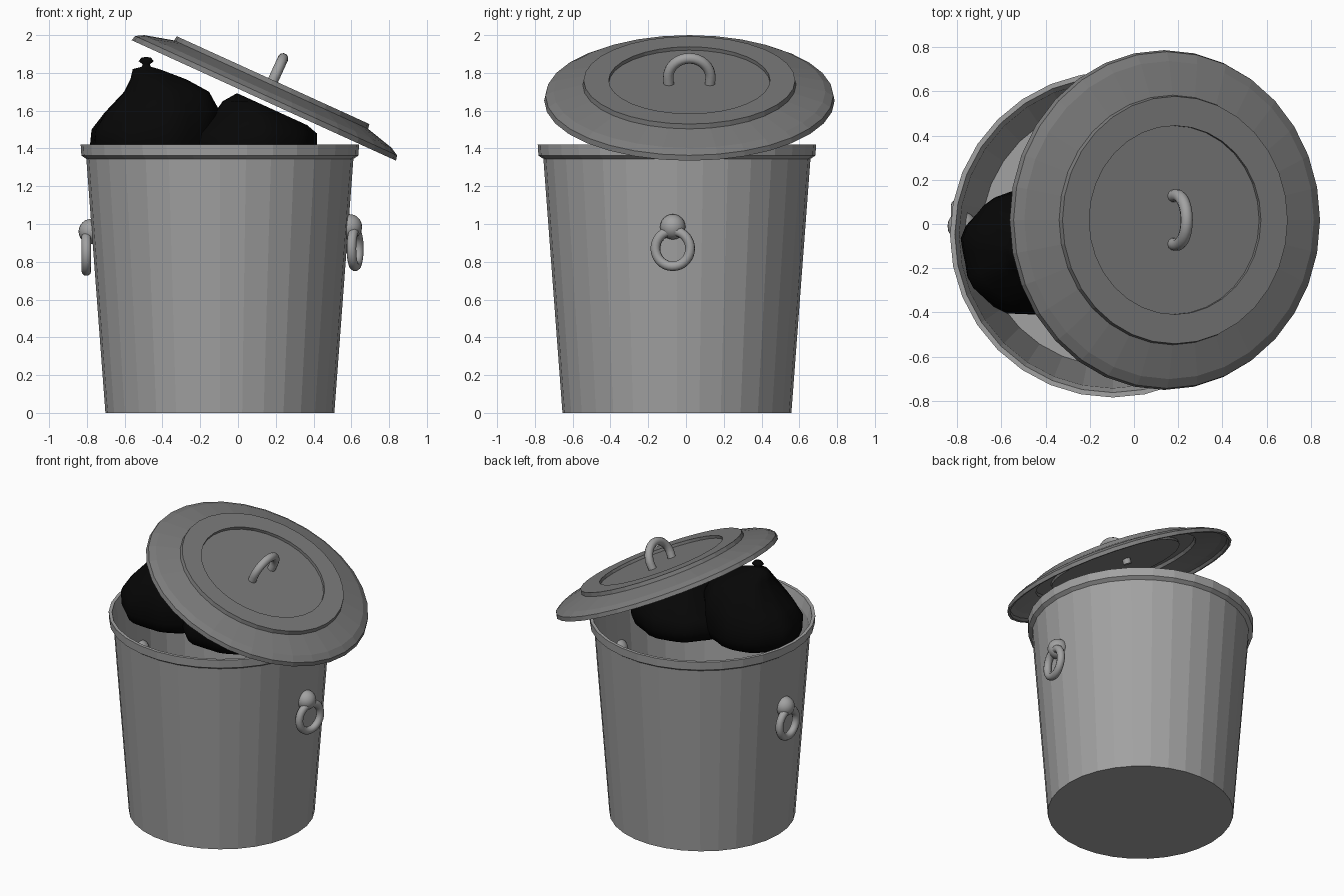
import bpy, bmesh
from math import sin, cos, pi, radians

if "Cube" in bpy.data.objects:
    bpy.data.objects.remove(bpy.data.objects["Cube"])

SIDES = 32
CAN = (-0.096, -0.048)
LID = (0.137, 0.018, 1.654)
TILT = radians(24.5)


def material(name, v):
    m = bpy.data.materials.new(name)
    m.diffuse_color = (v, v, v, 1)
    m.use_nodes = True
    m.node_tree.nodes["Principled BSDF"].inputs["Base Color"].default_value = m.diffuse_color
    return m


metal = material("grey_metal", 0.36)
lid_metal = material("dark_grey_metal", 0.2)
black = material("black_plastic", 0.002)


def finish(bm, name, mat, loc=(0, 0, 0), rot=(0, 0, 0), smooth=False):
    bmesh.ops.recalc_face_normals(bm, faces=bm.faces)
    me = bpy.data.meshes.new(name)
    bm.to_mesh(me)
    bm.free()
    me.materials.append(mat)
    ob = bpy.data.objects.new(name, me)
    bpy.context.collection.objects.link(ob)
    ob.location, ob.rotation_euler = loc, rot
    for p in me.polygons:
        p.use_smooth = smooth
    return ob


def lathe(profile, sides, warp=None):
    """Spin (radius, height) points; radius 0 closes to a pole."""
    bm = bmesh.new()
    rings = []
    for r, z in profile:
        if r == 0:
            rings.append([bm.verts.new((0, 0, z))])
            continue
        ring = []
        for i in range(sides):
            a = 2 * pi * i / sides
            k = warp(a, z) if warp else 1
            ring.append(bm.verts.new((r * k * cos(a), r * k * sin(a), z)))
        rings.append(ring)
    for lo, hi in zip(rings, rings[1:]):
        for i in range(sides):
            j = (i + 1) % sides
            vs = [lo[i % len(lo)], lo[j % len(lo)], hi[j % len(hi)], hi[i % len(hi)]]
            bm.faces.new(list(dict.fromkeys(vs)))
    return bm


def tube(name, points, radius, mat, cyclic=False, loc=(0, 0, 0), rot=(0, 0, 0)):
    cu = bpy.data.curves.new(name, 'CURVE')
    cu.dimensions = '3D'
    cu.bevel_depth, cu.bevel_resolution, cu.use_fill_caps = radius, 3, True
    sp = cu.splines.new('POLY')
    sp.points.add(len(points) - 1)
    for p, co in zip(sp.points, points):
        p.co = (*co, 1)
    sp.use_cyclic_u = cyclic
    sp.use_smooth = True
    cu.materials.append(mat)
    ob = bpy.data.objects.new(name, cu)
    bpy.context.collection.objects.link(ob)
    ob.location, ob.rotation_euler = loc, rot
    bpy.ops.object.select_all(action='DESELECT')
    bpy.context.view_layer.objects.active = ob
    ob.select_set(True)
    bpy.ops.object.convert(target='MESH')
    return ob


# Open tapered can with a flared rim
finish(lathe([(0, 0), (0.606, 0), (0.707, 1.345), (0.733, 1.362), (0.737, 1.42),
              (0.715, 1.42), (0.695, 1.345), (0.596, 0.015), (0, 0.015)], SIDES),
       "can", metal, (*CAN, 0))

# Tilted lid: thin stepped shell with a recessed centre
finish(lathe([(0, 0.098), (0.427, 0.098), (0.427, 0.118), (0.56, 0.118), (0.565, 0.092),
              (0.72, 0.052), (0.762, 0.028), (0.769, 0), (0.753, 0), (0.745, 0.02),
              (0.71, 0.037), (0.55, 0.078), (0.545, 0.1), (0.44, 0.1), (0.44, 0.083),
              (0, 0.083)], SIDES),
       "lid", lid_metal, LID, (0, TILT, 0))

# Arched lid handle
arch = [(0, 0.112 * cos(pi * i / 16), 0.135 + 0.11 * sin(pi * i / 16)) for i in range(17)]
tube("lid_handle", [(0, 0.105, 0.05)] + arch + [(0, -0.105, 0.05)], 0.028, metal,
     loc=LID, rot=(0, TILT, 0))

# Side rings hanging from ball mounts
ring = [(0, 0.094 * cos(2 * pi * i / 32), 0.094 * sin(2 * pi * i / 32)) for i in range(32)]
for side, bx, rx, y, z, turn in (("left", -0.777, -0.803, -0.01, 0.96, 0),
                                 ("right", 0.59, 0.62, -0.07, 0.985, -12)):
    tube(side + "_ring", ring, 0.026, metal, True, (rx, y, z - 0.115), (0, 0, radians(turn)))
    bm = bmesh.new()
    bmesh.ops.create_uvsphere(bm, u_segments=20, v_segments=12, radius=0.067)
    finish(bm, side + "_ring_mount", metal, (bx, y, z), smooth=True)


# Black rubbish bags
def ramp(z, start, span):
    return max(0, min(1, (z - start) / span))


def lumps(a, z):
    return 1 + 0.02 * sin(5 * a + 9 * z) + 0.02 * sin(9 * a - 4 * z)


def lean_right(a, z):
    return lumps(a, z) * (1 + 0.3 * ramp(z, 1.5, 0.2) * (z < 1.8) * cos(a))


def lean_from_left(a, z):
    return lumps(a, z) * (1 + 0.4 * ramp(z, 1.45, 0.12) * min(0, cos(a)))


tied = lathe([(0, 1.305), (0.24, 1.31), (0.305, 1.345), (0.335, 1.41), (0.33, 1.5),
              (0.305, 1.59), (0.225, 1.7), (0.15, 1.765), (0.07, 1.82), (0.025, 1.832),
              (0.018, 1.845), (0.04, 1.862), (0.025, 1.88), (0, 1.885)], 32, lean_right)
for v in tied.verts:
    v.co.x -= 0.04 * ramp(v.co.z, 1.72, 0.1)
    v.co.y *= 0.88
finish(tied, "tied_bag", black, (-0.445, -0.125, 0), smooth=True)

# Second bag is pressed flat by the lid
squashed = lathe([(0, 1.29), (0.27, 1.295), (0.335, 1.33), (0.365, 1.4), (0.36, 1.48),
                  (0.31, 1.57), (0.22, 1.65), (0.1, 1.69), (0, 1.695)], 32, lean_from_left)
for v in squashed.verts:
    v.co.z = min(v.co.z, 1.63 - 0.456 * (v.co.x + 0.05 - 0.1325))
finish(squashed, "squashed_bag", black, (0.05, -0.08, 0), smooth=True)
